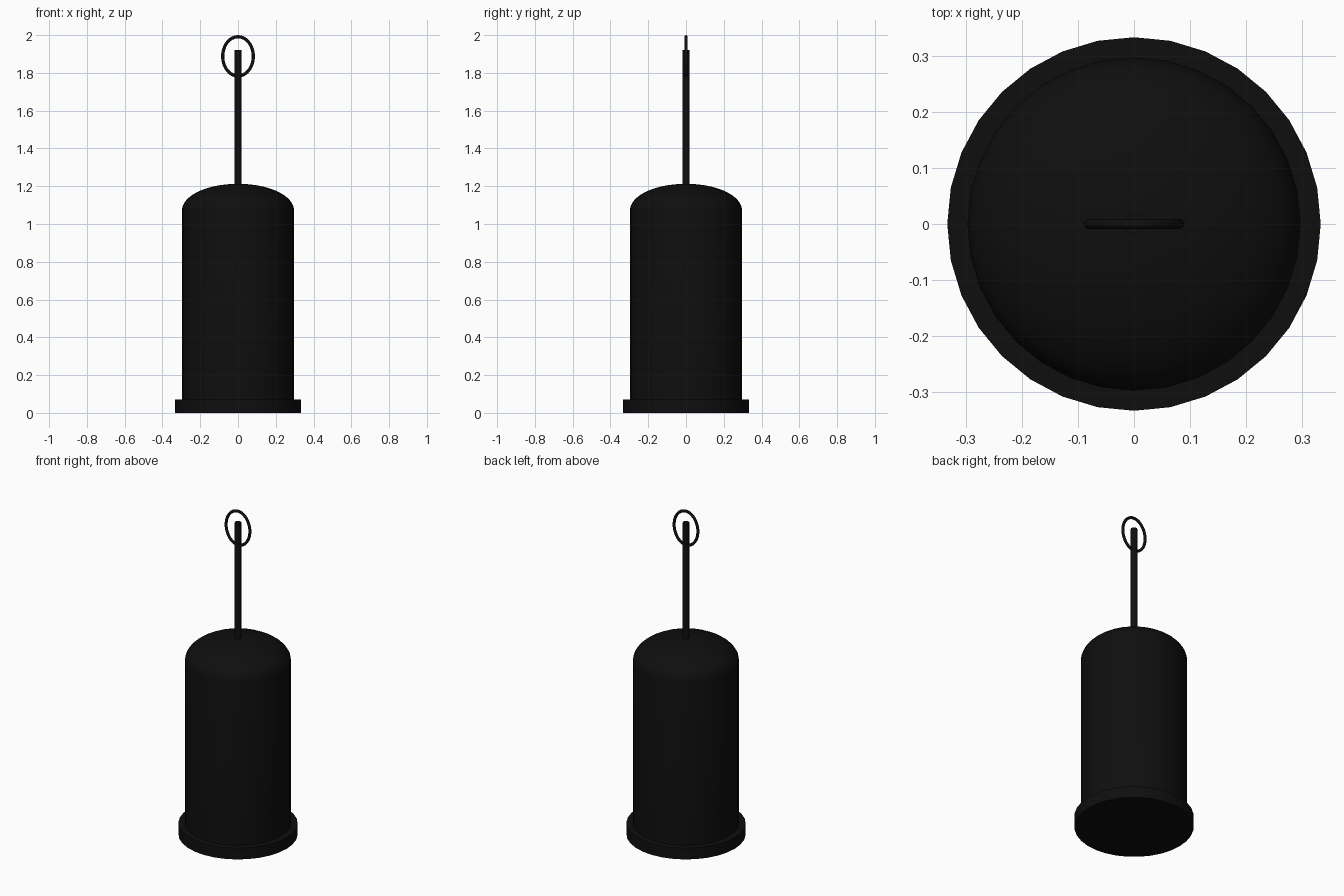
import bpy
import bmesh
import math

cube = bpy.data.objects.get("Cube")
if cube:
    bpy.data.objects.remove(cube, do_unlink=True)

BLACK = (0.0045, 0.0045, 0.0045, 1.0)
black = bpy.data.materials.new("black")
black.use_nodes = True
black.diffuse_color = BLACK
black.node_tree.nodes["Principled BSDF"].inputs["Base Color"].default_value = BLACK


def finish(obj, name):
    """Name, colour and smooth the active object."""
    obj.name = name
    obj.data.name = name
    obj.data.materials.clear()
    obj.data.materials.append(black)
    bpy.ops.object.select_all(action='DESELECT')
    obj.select_set(True)
    bpy.context.view_layer.objects.active = obj
    bpy.ops.object.shade_smooth_by_angle(angle=math.radians(35))


def lathe(name, profile, sides):
    """Spin an (r, z) profile, from axis to axis, about z."""
    bm = bmesh.new()
    verts = [bm.verts.new((r, 0, z)) for r, z in profile]
    edges = [bm.edges.new(pair) for pair in zip(verts, verts[1:])]
    bmesh.ops.spin(bm, geom=verts + edges, cent=(0, 0, 0), axis=(0, 0, 1),
                   angle=2 * math.pi, steps=sides, use_merge=True)
    bmesh.ops.remove_doubles(bm, verts=bm.verts, dist=1e-5)
    bmesh.ops.recalc_face_normals(bm, faces=bm.faces)
    mesh = bpy.data.meshes.new(name)
    bm.to_mesh(mesh)
    bm.free()
    obj = bpy.data.objects.new(name, mesh)
    bpy.context.collection.objects.link(obj)
    finish(obj, name)


# Flat disc foot
lathe("base", [(0, 0), (0.333, 0), (0.333, 0.07), (0, 0.07)], 32)

# Canister with a shallow elliptical dome
R, SHOULDER, RISE = 0.297, 1.073, 0.14
dome = [(R * math.cos(a), SHOULDER + RISE * math.sin(a))
        for a in (math.pi / 2 * i / 10 for i in range(10))]
lathe("canister", [(0, 0.06), (R, 0.06)] + dome + [(0, SHOULDER + RISE)], 32)

# Handle rod
lathe("handle_rod", [(0, 1.1), (0.0185, 1.1), (0.0185, 1.922), (0, 1.922)], 16)

# Oval hanging loop, standing upright in the xz plane
TUBE, HALF_W, HALF_H = 0.0085, 0.081, 0.104
bpy.ops.mesh.primitive_torus_add(major_segments=48, minor_segments=12,
                                 major_radius=HALF_W, minor_radius=TUBE)
loop = bpy.context.object
for v in loop.data.vertices:
    x, y, z = v.co
    # Shift each ring outwards so the tube keeps its thickness
    rise = y + (HALF_H - HALF_W) * y / math.hypot(x, y)
    v.co = (x, -z, rise)
loop.location = (0, 0, 2 - HALF_H - TUBE)
bpy.ops.object.transform_apply(location=True, rotation=True, scale=True)
finish(loop, "hanging_loop")
